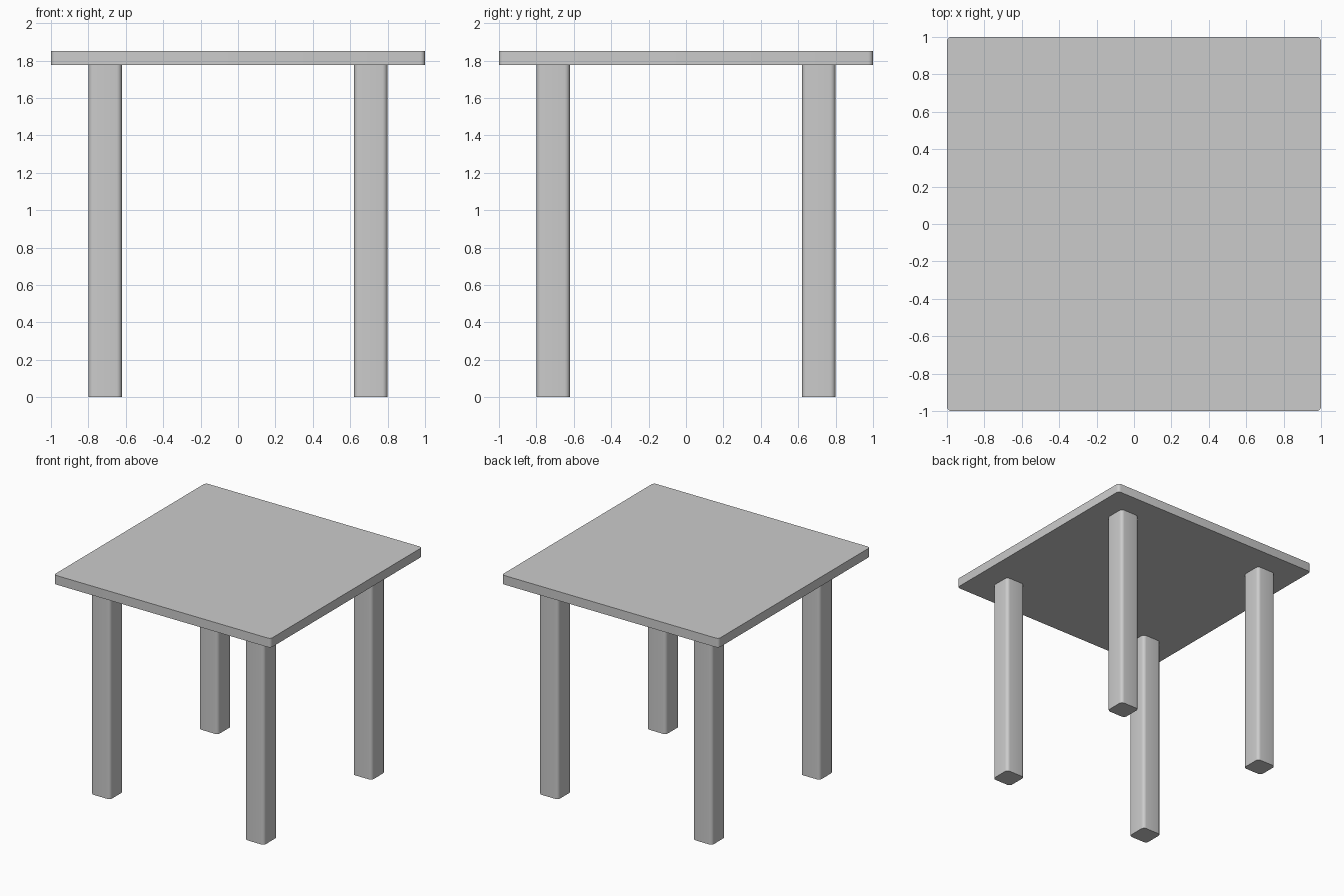
import bpy, bmesh

if "Cube" in bpy.data.objects:
    bpy.data.objects.remove(bpy.data.objects["Cube"])


def rounded_post(name, cx, cy, half, z0, z1, radius, segments):
    """Box with only its vertical edges rounded."""
    bm = bmesh.new()
    bmesh.ops.create_cube(bm, size=1.0)
    for v in bm.verts:
        v.co.x = cx + v.co.x * 2 * half
        v.co.y = cy + v.co.y * 2 * half
        v.co.z = z1 if v.co.z > 0 else z0
    upright = [e for e in bm.edges
               if abs(e.verts[0].co.z - e.verts[1].co.z) > 1e-4]
    bmesh.ops.bevel(bm, geom=upright, offset=radius, offset_type='OFFSET',
                    segments=segments, profile=0.5, affect='EDGES')
    bmesh.ops.recalc_face_normals(bm, faces=bm.faces)
    mesh = bpy.data.meshes.new(name)
    bm.to_mesh(mesh)
    bm.free()
    obj = bpy.data.objects.new(name, mesh)
    bpy.context.collection.objects.link(obj)
    bpy.ops.object.select_all(action='DESELECT')
    obj.select_set(True)
    bpy.context.view_layer.objects.active = obj
    bpy.ops.object.shade_smooth_by_angle(angle=0.6)
    return obj


TOP_Z, UNDERSIDE_Z = 1.852, 1.776

# Table top
rounded_post("table_top", 0, 0, 1.0, UNDERSIDE_Z, TOP_Z, 0.025, 4)

# Four legs
for side_y, sy in (("front", -1), ("back", 1)):
    for side_x, sx in (("left", -1), ("right", 1)):
        rounded_post(f"{side_y}_{side_x}_leg", sx * 0.71, sy * 0.71, 0.089,
                     0.0, UNDERSIDE_Z, 0.028, 5)
